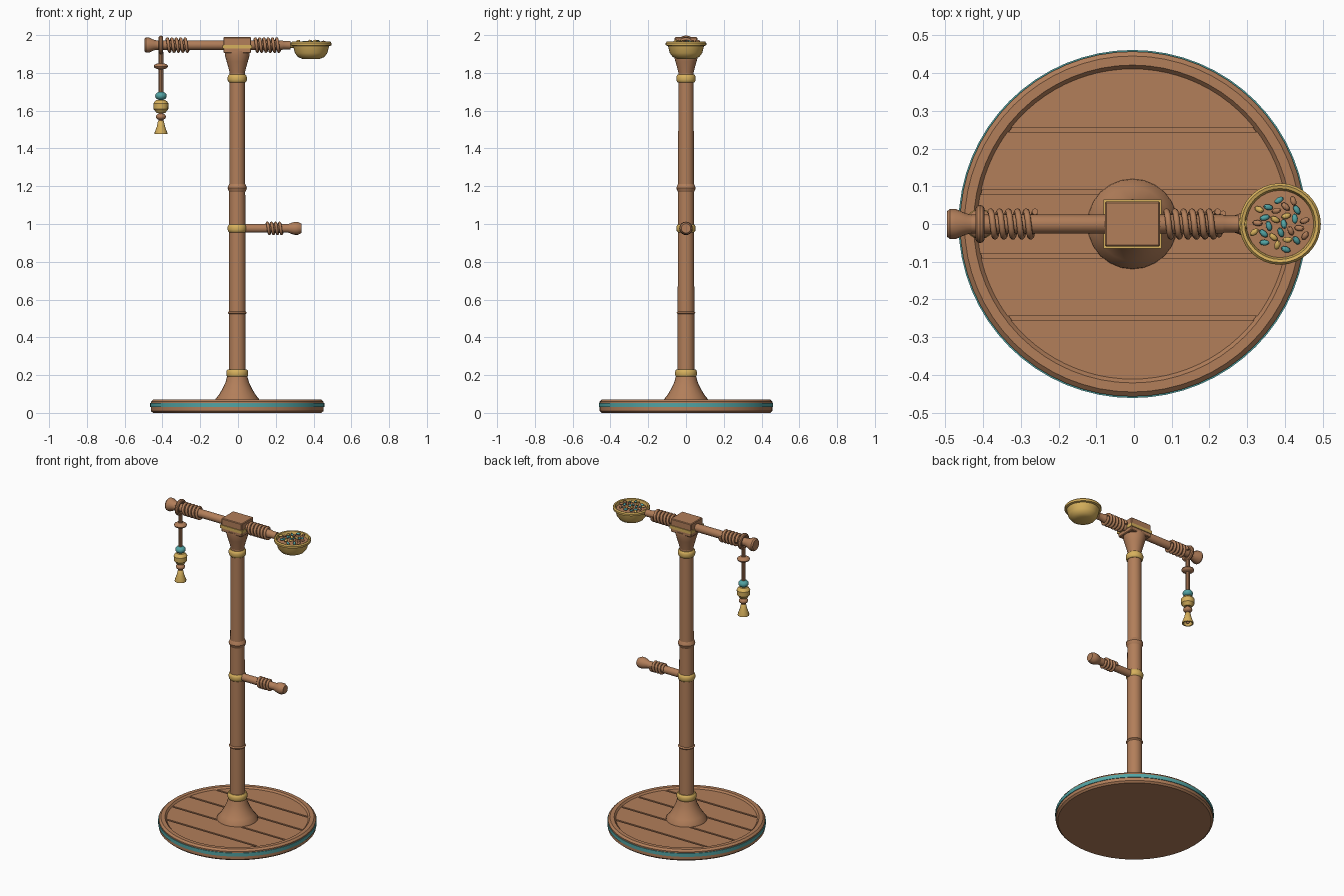
import bpy, bmesh, math, random
from mathutils import Matrix

if "Cube" in bpy.data.objects:
    bpy.data.objects.remove(bpy.data.objects["Cube"])

random.seed(11)
CX = -0.004          # centre line of the post


def material(name, rgb):
    m = bpy.data.materials.new(name)
    m.diffuse_color = (*rgb, 1)
    m.use_nodes = True
    m.node_tree.nodes["Principled BSDF"].inputs["Base Color"].default_value = m.diffuse_color
    return m


WOOD = material("brown wood", (0.445, 0.21, 0.102))
GOLD = material("brass", (0.68, 0.44, 0.11))
TEAL = material("teal paint", (0.085, 0.37, 0.37))


def finish(name, bm, mat):
    bmesh.ops.remove_doubles(bm, verts=bm.verts, dist=1e-5)
    bmesh.ops.recalc_face_normals(bm, faces=bm.faces)
    me = bpy.data.meshes.new(name)
    bm.to_mesh(me)
    bm.free()
    me.materials.append(mat)
    ob = bpy.data.objects.new(name, me)
    bpy.context.collection.objects.link(ob)
    return ob


def lathe(name, profile, mat, x=CX, z=0.0, n=24, axis='z', closed=False):
    """Spin (radius, position) pairs about the z or x axis."""
    bm = bmesh.new()
    rings = []
    for r, t in profile:
        ring = []
        for i in range(n):
            a = 2 * math.pi * i / n
            c, s = r * math.cos(a), r * math.sin(a)
            ring.append(bm.verts.new((x + c, s, z + t) if axis == 'z' else (x + t, c, z + s)))
        rings.append(ring)
    pairs = list(zip(rings, rings[1:])) + ([(rings[-1], rings[0])] if closed else [])
    for a, b in pairs:
        for i in range(n):
            j = (i + 1) % n
            bm.faces.new((a[i], a[j], b[j], b[i]))
    if not closed:
        for ring, (r, _) in ((rings[0], profile[0]), (rings[-1], profile[-1])):
            if r > 1e-4:
                bm.faces.new(ring)
    return finish(name, bm, mat)


def bulge(r, h, n=8):
    """Profile of a rounded bead."""
    return [(r * math.sin(math.pi * i / n), -h / 2 * math.cos(math.pi * i / n)) for i in range(n + 1)]


def box(name, size, loc, mat, bevel=0.0):
    bm = bmesh.new()
    bmesh.ops.create_cube(bm, size=1, matrix=Matrix.Translation(loc) @ Matrix.Diagonal((*size, 1)))
    if bevel:
        bmesh.ops.bevel(bm, geom=bm.edges[:], offset=bevel, segments=1, affect='EDGES')
    return finish(name, bm, mat)


def rope_wrap(name, x0, x1, z, radius, thick, turns):
    """Rope wound round a bar lying along x."""
    cu = bpy.data.curves.new(name, 'CURVE')
    cu.dimensions = '3D'
    cu.bevel_depth = thick
    cu.bevel_resolution = 2
    cu.use_fill_caps = True
    steps = turns * 16
    sp = cu.splines.new('POLY')
    sp.points.add(steps)
    for i, p in enumerate(sp.points):
        a = 2 * math.pi * i / 16
        p.co = (x0 + (x1 - x0) * i / steps, radius * math.cos(a), z + radius * math.sin(a), 1)
    cu.materials.append(WOOD)
    bpy.context.collection.objects.link(bpy.data.objects.new(name, cu))


# Round base: core, teal band, raised rim, plank floor
lathe("base_core", [(0.446, 0), (0.457, 0.01), (0.457, 0.05), (0, 0.05)], WOOD, n=64)
lathe("base_teal_band", [(0.44, 0.03), (0.461, 0.03), (0.461, 0.052), (0.44, 0.052)], TEAL, n=64, closed=True)
lathe("base_rim", [(0.41, 0.045), (0.457, 0.048), (0.457, 0.06), (0.445, 0.071), (0.421, 0.071),
                   (0.409, 0.056)], WOOD, n=64, closed=True)
edges = [-0.411, -0.25, -0.084, 0.084, 0.25, 0.411]
for k in range(5):
    lo = edges[k] + (0.006 if k else 0)
    hi = edges[k + 1] - (0.006 if k < 4 else 0)
    R, bm = 0.411, bmesh.new()
    a0, a1 = math.asin(lo / R), math.asin(hi / R)
    right = [a0 + (a1 - a0) * i / 12 for i in range(13)]
    pts = [(R * math.cos(a), R * math.sin(a)) for a in right]
    pts += [(-px, py) for px, py in reversed(pts)]
    f = bm.faces.new([bm.verts.new((CX + px, py, 0.049)) for px, py in pts])
    up = bmesh.ops.extrude_face_region(bm, geom=[f])
    bmesh.ops.translate(bm, vec=(0, 0, 0.012), verts=[v for v in up["geom"] if isinstance(v, bmesh.types.BMVert)])
    finish(f"base_plank_{k + 1}", bm, WOOD)

# Post with flared foot, swollen nodes and flared head
lathe("post_foot", [(0.12, 0.058), (0.118, 0.07), (0.098, 0.095), (0.077, 0.13), (0.061, 0.165),
                    (0.052, 0.2), (0.046, 0.22)], WOOD)
lathe("post", [(0.045, 0.06), (0.044, 0.51), (0.043, 1.0), (0.041, 1.5), (0.04, 1.84)], WOOD)
for name, z, r, h in (("post_node_lower", 0.53, 0.05, 0.022), ("post_node_upper", 1.19, 0.051, 0.05)):
    lathe(name, [(0.04, -h / 2), (r - 0.004, -h / 4), (r, 0), (r - 0.004, h / 4), (0.04, h / 2)], WOOD, z=z)
for name, z, r in (("band_foot", 0.21, 0.058), ("band_middle", 0.977, 0.051), ("band_top", 1.77, 0.051)):
    lathe(name, [(r - 0.008, -0.021), (r - 0.003, -0.016), (r, -0.007), (r, 0.007), (r - 0.003, 0.016),
                 (r - 0.008, 0.021)], GOLD, z=z)
lathe("post_head", [(0.04, 1.80), (0.046, 1.825), (0.056, 1.86), (0.066, 1.895), (0.066, 1.915)], WOOD)

# Block joining the post and the crossbar
box("head_block", (0.146, 0.12, 0.085), (CX, 0, 1.947), WOOD, 0.004)
box("head_block_band", (0.154, 0.13, 0.02), (CX, 0, 1.938), GOLD)

# Crossbar, end knob and rope wraps
Z = 1.947
lathe("crossbar", [(0.025, -0.46), (0.025, 0.235), (0.022, 0.24), (0.022, 0.278)], WOOD, x=0, z=Z, n=16, axis='x')
lathe("crossbar_knob", [(0.033, -0.496), (0.04, -0.488), (0.04, -0.472), (0.028, -0.445), (0.024, -0.425)],
      WOOD, x=0, z=Z, n=16, axis='x')
rope_wrap("crossbar_wrap_left", -0.38, -0.262, Z, 0.033, 0.0085, 5)
rope_wrap("crossbar_wrap_right", 0.086, 0.222, Z, 0.033, 0.0085, 6)

# Side perch
lathe("side_perch", [(0.023, 0.02), (0.023, 0.29)], WOOD, x=0, z=0.977, n=16, axis='x')
lathe("side_perch_knob", [(0.022, 0.265), (0.03, 0.285), (0.034, 0.3), (0.034, 0.318), (0.025, 0.336)],
      WOOD, x=0, z=0.977, n=16, axis='x')
rope_wrap("side_perch_wrap", 0.15, 0.236, 0.977, 0.028, 0.008, 4)

# Food bowl with seeds
BX = 0.387
lathe("bowl", [(0, 1.874), (0.045, 1.874), (0.07, 1.884), (0.086, 1.905), (0.095, 1.942), (0.107, 1.945),
               (0.108, 1.958), (0.102, 1.965), (0.094, 1.963), (0.088, 1.942), (0, 1.935)], GOLD, x=BX, n=32)
lathe("bowl_filling", [(0.09, 1.934), (0.089, 1.946), (0, 1.951)], WOOD, x=BX, n=32)
lathe("bowl_bracket", [(0.014, 0.27), (0.014, 0.30)], GOLD, x=0, z=Z, n=12, axis='x')
for i in range(27):
    r, a = 0.074 * math.sqrt((i + 0.5) / 27), i * 2.39996      # even spiral spread
    bm = bmesh.new()
    m = (Matrix.Translation((BX + r * math.cos(a), r * math.sin(a), random.uniform(1.955, 1.968)))
         @ Matrix.Rotation(random.uniform(0, math.pi), 4, 'Z')
         @ Matrix.Rotation(random.uniform(-0.4, 0.4), 4, 'Y') @ Matrix.Diagonal((0.014, 0.008, 0.007, 1)))
    bmesh.ops.create_uvsphere(bm, u_segments=8, v_segments=6, radius=1, matrix=m)
    finish(f"seed_{i + 1}", bm, random.choice((WOOD, TEAL, GOLD)))

# Hanging toy: ring on the bar, cord, beads and bell
TX = -0.408
ring = [(0.038 + 0.0125 * math.cos(i * math.pi / 5), 0.0125 * math.sin(i * math.pi / 5)) for i in range(10)]
lathe("toy_ring", ring, WOOD, x=TX, z=Z, axis='x', closed=True)
lathe("toy_cord", [(0.0125, 1.54), (0.0125, 1.91)], WOOD, x=TX, n=10)
lathe("toy_knot", bulge(0.038, 0.034), WOOD, x=TX, z=1.835, n=16)
lathe("toy_bead_teal", bulge(0.031, 0.046), TEAL, x=TX, z=1.678, n=16)
lathe("toy_bead_brass", [(0.024, 1.588), (0.03, 1.598), (0.039, 1.608), (0.04, 1.638), (0.033, 1.648),
                         (0.024, 1.656)], GOLD, x=TX, n=16)
lathe("toy_bead_wood", bulge(0.027, 0.036), WOOD, x=TX, z=1.568, n=16)
lathe("toy_bell", [(0.01, 1.549), (0.016, 1.543), (0.022, 1.515), (0.034, 1.483), (0.034, 1.476),
                   (0.027, 1.476), (0.016, 1.51), (0, 1.515)], GOLD, x=TX, n=16)
lathe("toy_bell_clapper", bulge(0.01, 0.02), WOOD, x=TX, z=1.486, n=10)

# Smooth shading with crisp edges
for ob in bpy.context.collection.objects:
    if ob.type == 'MESH':
        ob.select_set(True)
        bpy.context.view_layer.objects.active = ob
bpy.ops.object.shade_smooth_by_angle(angle=math.radians(35))
